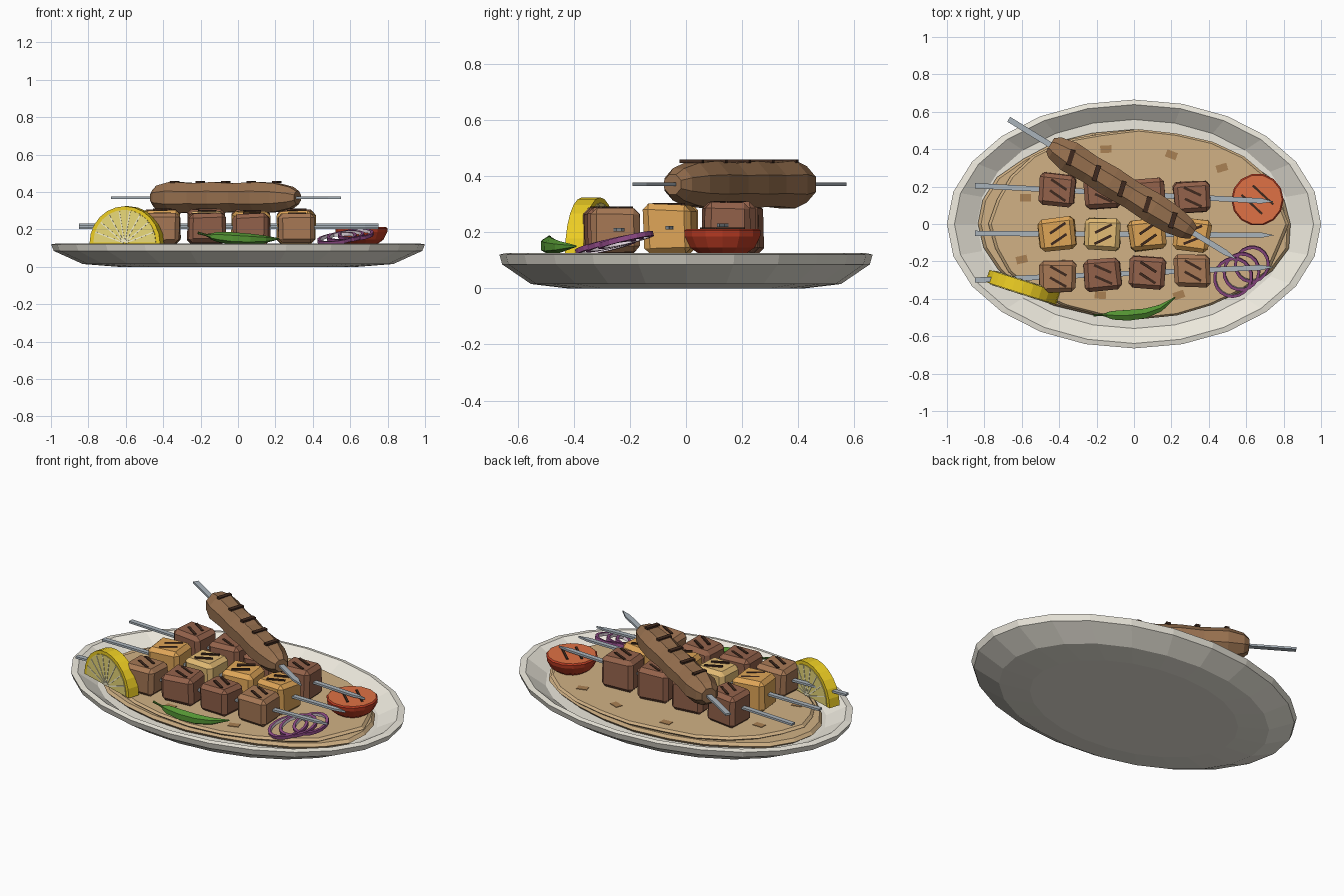
import bpy, bmesh, math, random
from mathutils import Vector, Matrix

if "Cube" in bpy.data.objects:
    bpy.data.objects.remove(bpy.data.objects["Cube"])

random.seed(4)
TAU = 2 * math.pi
mats = {}


def mat(name, r, g, b):
    m = bpy.data.materials.new(name)
    m.diffuse_color = (*[(c / 255) ** 2.2 for c in (r, g, b)], 1)
    m.use_nodes = True
    m.node_tree.nodes["Principled BSDF"].inputs["Base Color"].default_value = m.diffuse_color
    mats[name] = m


for row in [("cream", 236, 232, 220), ("bread", 208, 176, 132), ("toast", 168, 128, 84),
            ("steel", 168, 178, 186), ("beef", 146, 98, 76), ("lamb", 166, 120, 86),
            ("chicken", 222, 164, 88), ("pale_chicken", 226, 186, 116), ("kofta", 150, 112, 80),
            ("char", 66, 46, 36), ("rind", 236, 204, 40), ("pulp", 232, 216, 120),
            ("pith", 246, 240, 205), ("skin", 186, 62, 40), ("flesh", 222, 112, 70),
            ("chili", 84, 146, 54), ("stem", 70, 110, 44), ("purple", 142, 76, 134),
            ("onion", 236, 222, 232)]:
    mat(*row)


def finish(name, bm, *materials, loc=(0, 0, 0), rot=(0, 0, 0)):
    bmesh.ops.recalc_face_normals(bm, faces=bm.faces)
    me = bpy.data.meshes.new(name)
    bm.to_mesh(me)
    bm.free()
    for m in materials:
        me.materials.append(mats[m])
    ob = bpy.data.objects.new(name, me)
    ob.location, ob.rotation_euler = loc, rot
    bpy.context.collection.objects.link(ob)
    return ob


def loft(bm, rings, closed=False):
    vs = [[bm.verts.new(p) for p in ring] for ring in rings]
    n = len(vs[0])
    pairs = list(zip(vs, vs[1:])) + ([(vs[-1], vs[0])] if closed else [])
    faces = [[bm.faces.new((a[i], a[(i + 1) % n], b[(i + 1) % n], b[i])) for i in range(n)]
             for a, b in pairs]
    caps = [] if closed else [bm.faces.new(vs[0]), bm.faces.new(vs[-1])]
    return faces, caps


def circle(n, rx, ry, z):
    return [(rx * math.cos(TAU * i / n), ry * math.sin(TAU * i / n), z) for i in range(n)]


def box(name, size, m, loc, rot=(0, 0, 0), bevel=0, jitter=0):
    bm = bmesh.new()
    bmesh.ops.create_cube(bm, size=1)
    for v in bm.verts:
        v.co = Vector([c * s + random.uniform(-jitter, jitter) for c, s in zip(v.co, size)])
    if bevel:
        bmesh.ops.bevel(bm, geom=bm.edges[:], offset=bevel, segments=1, affect='EDGES')
    return finish(name, bm, m, loc=loc, rot=rot)


def tube(name, pts, radii, sides, m, loc=(0, 0, 0), rot=(0, 0, 0)):
    # rings perpendicular to a mostly x-directed path
    pts = [Vector(p) for p in pts]
    rings = []
    for i, (p, r) in enumerate(zip(pts, radii)):
        d = (pts[min(i + 1, len(pts) - 1)] - pts[max(i - 1, 0)]).normalized()
        s = Vector((0, 0, 1)).cross(d).normalized()
        u = d.cross(s)
        rings.append([p + r * (math.cos(a) * s + math.sin(a) * u)
                      for a in [TAU * (k + .5) / sides for k in range(sides)]])
    bm = bmesh.new()
    loft(bm, rings)
    return finish(name, bm, m, loc=loc, rot=rot)


def skewer(name, a, b, z, w=.028, t=.012):
    # flat bar with a pointed end
    a, b = Vector((*a, z)), Vector((*b, z))
    L = (b - a).length
    out = [(0, -w / 2), (L - .07, -w / 2), (L, 0), (L - .07, w / 2), (0, w / 2)]
    bm = bmesh.new()
    loft(bm, [[(x, y, h) for x, y in out] for h in (-t / 2, t / 2)])
    finish(name, bm, "steel", loc=a, rot=(0, 0, math.atan2(b.y - a.y, b.x - a.x)))


# oval plate
bm = bmesh.new()
loft(bm, [circle(24, r, r * .665, z) for r, z in
          [(.64, 0), (.83, .015), (.985, .085), (1, .12), (.96, .126), (.84, .06)]])
finish("plate", bm, "cream")

# two stacked flatbreads with uneven outlines
for name, rx, ry, z0, z1, cx in [("lower_flatbread", .85, .5, .061, .096, 0),
                                 ("upper_flatbread", .795, .51, .096, .122, .025)]:
    k = [1 + random.uniform(-.025, .015) for _ in range(24)]
    bm = bmesh.new()
    loft(bm, [[(x * f * s, y * f * s, z) for (x, y, z), f in zip(circle(24, rx, ry, z), k)]
              for z, s in [(z0, .97), ((z0 + z1) / 2, 1), (z1, .98)]])
    finish(name, bm, "bread", loc=(cx, 0, 0))

# toasted spots
for i, (x, y) in enumerate([(.2, .37), (-.58, .14), (-.6, -.19), (-.18, -.38), (.24, -.38),
                            (-.15, .4), (.47, .3)]):
    box(f"toasted_spot_{i}", (.06, .04, .006), "toast", (x, y, .122), (0, 0, random.uniform(-.4, .4)))

# three skewers of grilled cubes
rows = [("back", .205, .12, .225, .305, ["beef", "beef", "beef", "beef"]),
        ("middle", -.05, -.06, .215, .298, ["chicken", "pale_chicken", "chicken", "chicken"]),
        ("front", -.30, -.23, .208, .285, ["lamb", "beef", "beef", "lamb"])]
for row, y0, y1, z, top, kinds in rows:
    skewer(f"{row}_skewer", (-.85, y0), (.75, y1), z)
    for i, kind in enumerate(kinds):
        x = -.41 + .24 * i
        y = y0 + (y1 - y0) * (x + .85) / 1.6
        turn = random.uniform(-.12, .12)
        box(f"{row}_cube_{i}", (.195, .17, top - .124), kind, (x, y, (top + .124) / 2),
            (0, 0, turn), bevel=.022, jitter=.006)
        for s in (-1, 1):
            off = Matrix.Rotation(turn, 3, 'Z') @ Vector((.005, s * .03, 0))
            box(f"{row}_cube_{i}_grill_mark", (.1, .014, .012), "char",
                (x + off.x, y + off.y, top), (0, 0, turn - .5 if row != "middle" else turn + .5))

# minced kebab lying across the cubes
ang = math.atan2(-.75, 1.22)
c = Vector((-.065, .188, .37))
skewer("kebab_skewer", (-.67, .56), (.55, -.19), .37, .03)
prof = [(-.45, .045), (-.42, .07), (-.33, .092), (-.2, .084), (-.07, .09), (.06, .083),
        (.2, .091), (.32, .083), (.41, .062), (.45, .038)]
tube("minced_kebab", [(t, 0, 0) for t, _ in prof], [r for _, r in prof], 8, "kofta", c, (0, 0, ang))
for i in range(5):
    p = c + Matrix.Rotation(ang, 3, 'Z') @ Vector((-.32 + .16 * i, 0, .083))
    box(f"kebab_grill_mark_{i}", (.026, .085, .012), "char", p, (0, 0, ang + .25))

# standing half lemon slice
lemon_loc, lemon_rot = (-.595, -.338, .126), (0, 0, -.31)


def half_disc(name, r, y0, y1, m, z=0):
    bm = bmesh.new()
    out = [(r * math.cos(math.pi * i / 12), r * math.sin(math.pi * i / 12) + z) for i in range(13)]
    loft(bm, [[(x, y, h) for x, h in out] for y in (y0, y1)])
    return finish(name, bm, m, loc=lemon_loc, rot=lemon_rot)


half_disc("lemon_rind", .198, -.034, .034, "rind")
half_disc("lemon_pulp", .175, -.038, .038, "pulp", .004)
bm = bmesh.new()
for i in range(1, 9):
    a = math.pi * i / 9
    m = (Matrix.Rotation(-a, 4, 'Y') @ Matrix.Translation((.09, 0, 0))
         @ Matrix.Diagonal((.165, .08, .006, 1)))
    bmesh.ops.create_cube(bm, size=1, matrix=m)
finish("lemon_segment_walls", bm, "pith", loc=lemon_loc, rot=lemon_rot)

# grilled half tomato, cut side up
bm = bmesh.new()
_, caps = loft(bm, [circle(14, r, r, z) for r, z in
                    [(.085, .122), (.118, .145), (.138, .185), (.14, .205), (.132, .212)]])
caps[1].material_index = 1
finish("half_tomato", bm, "skin", "flesh", loc=(.66, .13, 0))
for s in (-1, 1):
    box("tomato_grill_mark", (.15, .012, .008), "char", (.66 + s * .03, .13 + s * .025, .213),
        (0, 0, -.75))

# onion rings, purple outside and pale inside
for i, (x, y, z, r) in enumerate([(.53, -.285, .152, .105), (.575, -.255, .162, .1),
                                  (.63, -.215, .172, .095)]):
    bm = bmesh.new()
    faces, _ = loft(bm, [circle(18, q, q * 1.08, h) for q, h in
                         [(r, -.009), (r, .009), (r - .015, .009), (r - .015, -.009)]], closed=True)
    for f in faces[2]:
        f.material_index = 1
    finish(f"onion_ring_{i}", bm, "purple", "onion", loc=(x, y, z), rot=(.24, 0, -.5 + .1 * i))

# green chili with stem
tube("chili", [(-.145, -.485, .163), (-.11, -.488, .16), (-.03, -.488, .152), (.06, -.478, .148),
               (.14, -.45, .147), (.22, -.392, .15)], [.016, .027, .033, .03, .021, .003], 6, "chili")
tube("chili_stem", [(-.215, -.488, .182), (-.17, -.486, .17), (-.13, -.486, .163)],
     [.007, .006, .018], 6, "stem")
